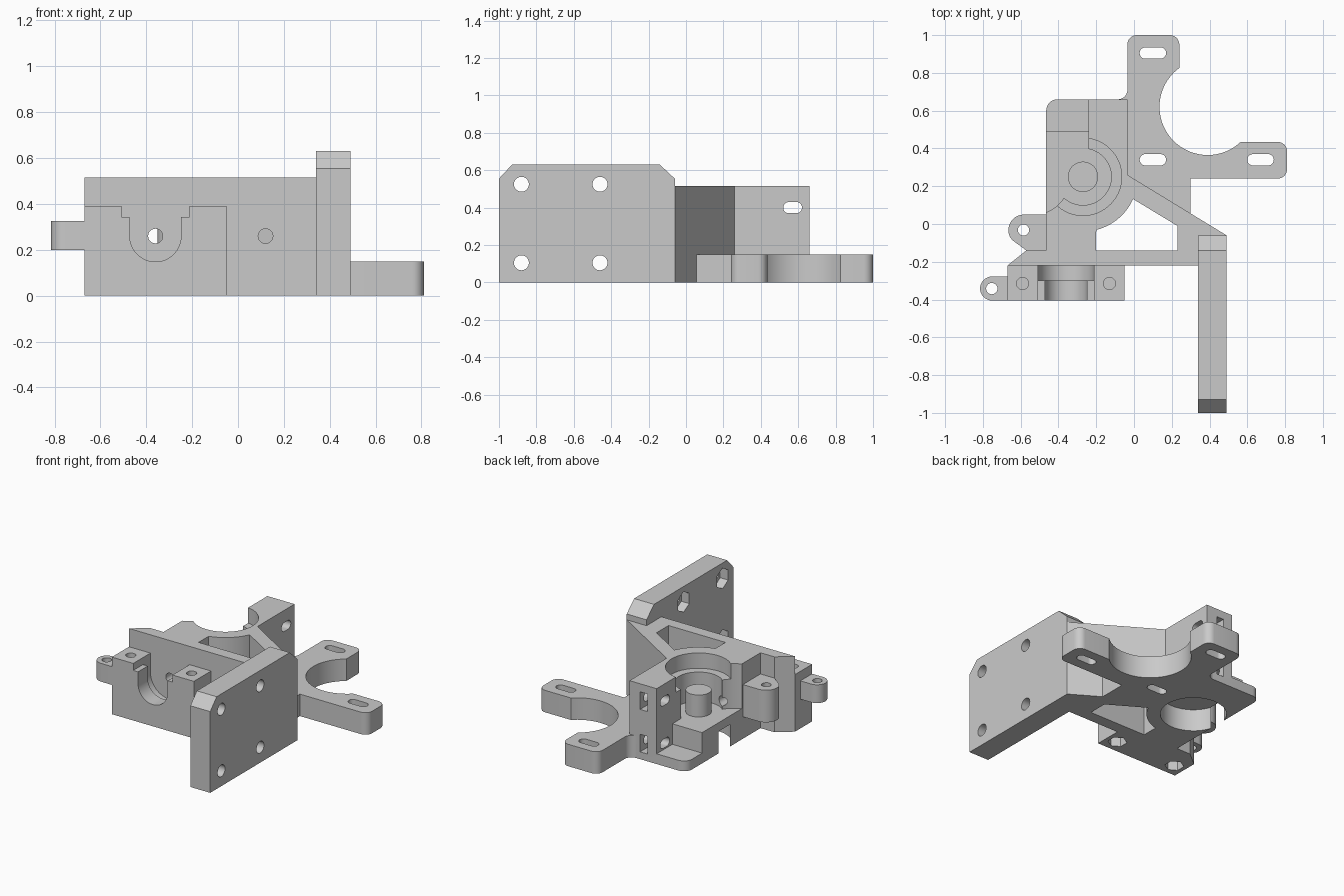
import bpy, bmesh, math
from mathutils import Vector

cube = bpy.data.objects.get("Cube")
if cube:
    bpy.data.objects.remove(cube, do_unlink=True)

grey = bpy.data.materials.new("plain grey")
grey.use_nodes = True
grey.diffuse_color = (0.59, 0.59, 0.59, 1)
grey.node_tree.nodes["Principled BSDF"].inputs["Base Color"].default_value = grey.diffuse_color

AXES = {"x": lambda a, b, t: (t, a, b),
        "y": lambda a, b, t: (a, t, b),
        "z": lambda a, b, t: (a, b, t)}


def rounded(points, steps=8):
    """Outline with corners (a, b, radius) replaced by tangent arcs."""
    out = []
    for i, (a, b, *rad) in enumerate(points):
        p = Vector((a, b))
        if not rad:
            out.append(p)
            continue
        r = rad[0]
        u = (Vector(points[i - 1][:2]) - p).normalized()
        v = (Vector(points[(i + 1) % len(points)][:2]) - p).normalized()
        half = u.angle(v) / 2
        centre = p + (u + v).normalized() * r / math.sin(half)
        start = p + u * r / math.tan(half) - centre
        end = p + v * r / math.tan(half) - centre
        for k in range(steps + 1):
            t = k / steps * (math.pi - 2 * half)
            sweep = start * math.sin(math.pi - 2 * half - t) + end * math.sin(t)
            out.append(centre + sweep.normalized() * r)
    return out


def circle(a, b, r, n=48, turn=0.0):
    return [(a + r * math.cos(turn + math.tau * k / n),
             b + r * math.sin(turn + math.tau * k / n)) for k in range(n)]


def rect(a0, b0, a1, b1, *r):
    return rounded([(a0, b0, *r), (a1, b0, *r), (a1, b1, *r), (a0, b1, *r)])


def slot(a, b):
    return rect(a - 0.07, b - 0.03, a + 0.07, b + 0.03, 0.0299)


def hexagon(a, b, r):
    return circle(a, b, r, 6, math.pi / 2)


def prism(name, outline, lo, hi, axis="z"):
    bm = bmesh.new()
    place = AXES[axis]
    base = bm.faces.new([bm.verts.new(place(p[0], p[1], lo)) for p in outline])
    ext = bmesh.ops.extrude_face_region(bm, geom=[base])
    verts = [g for g in ext["geom"] if isinstance(g, bmesh.types.BMVert)]
    bmesh.ops.translate(bm, verts=verts, vec=place(0, 0, hi - lo))
    # The starting face is kept by the extrusion only when still present
    if not any(all(v not in verts for v in f.verts) for f in bm.faces):
        bm.faces.new([v for v in bm.verts if v not in verts])
    bmesh.ops.recalc_face_normals(bm, faces=bm.faces)
    mesh = bpy.data.meshes.new(name)
    bm.to_mesh(mesh)
    bm.free()
    mesh.materials.append(grey)
    ob = bpy.data.objects.new(name, mesh)
    bpy.context.collection.objects.link(ob)
    return ob


def cut(ob, outline, lo, hi, axis="z"):
    tool = prism("cutter", outline, lo, hi, axis)
    tool.hide_render = True
    mod = ob.modifiers.new("cut", "BOOLEAN")
    mod.operation, mod.object, mod.solver = "DIFFERENCE", tool, "EXACT"
    bpy.context.view_layer.objects.active = ob
    bpy.ops.object.modifier_apply(modifier=mod.name)
    bpy.data.objects.remove(tool, do_unlink=True)


# Main body with its diagonal brace
body = prism("main_body", rounded([
    (-0.67, -0.22), (0.36, -0.22), (0.36, -0.06), (0.49, -0.06), (-0.035, 0.26),
    (-0.035, 0.66), (-0.465, 0.66, 0.06), (-0.465, -0.14), (-0.57, -0.14)]), 0, 0.515)
gx, gy = -0.27, 0.25
arc = [(gx + 0.29 * math.cos(math.radians(d)), gy + 0.29 * math.sin(math.radians(d)))
       for d in range(-24, -77, -4)]
cut(body, [(-0.2, -0.14), (0.23, -0.14), (0.23, -0.01)] + arc, -0.1, 0.7)

# Bearing pockets, idler clearance and stepped floor
cut(body, circle(gx, gy, 0.205, 64), -0.1, 0.15)
cut(body, circle(gx, gy, 0.205, 64), 0.41, 0.7)
cut(body, circle(gx, gy, 0.15, 64), 0.21, 0.5)
cut(body, circle(-0.54, gy, 0.203), 0.21, 0.7)
cut(body, rect(-0.6, gy, -0.24, 0.8), 0.21, 0.7)
cut(body, rect(-0.6, 0.49, -0.24, 0.8), 0.07, 0.7)

# Filament path, front screw hole, tension slots and nut traps
cut(body, circle(-0.36, 0.26, 0.032, 24), -0.3, 0.4, "y")
cut(body, circle(0.12, 0.26, 0.032, 24), -0.3, -0.1, "y")
for z, end in ((0.40, 0.1), (0.11, -0.06)):
    cut(body, rect(0.52, z - 0.03, 0.62, z + 0.03, 0.0299), -0.4, end, "x")
    cut(body, rect(-0.17, z - 0.06, -0.115, z + 0.06), 0.5, 0.8, "y")

# Central column
column = prism("bearing_column", circle(gx, gy, 0.08), 0.18, 0.36)

# Motor plate with two arms
motor = prism("motor_plate", rounded([
    (-0.09, 0.64), (-0.09, 0.66), (-0.035, 0.66, 0.05), (-0.035, 1, 0.05),
    (0.24, 1, 0.05), (0.24, 0.435), (0.81, 0.435, 0.05), (0.81, 0.24, 0.05),
    (0.30, 0.24), (0.30, 0.03), (-0.04, 0.235), (-0.05, 0.3), (-0.05, 0.64)]), 0, 0.15)
cut(motor, circle(0.39, 0.62, 0.255, 64), -0.1, 0.3)
for x, y in ((0.1, 0.905), (0.1, 0.34), (0.67, 0.34)):
    cut(motor, slot(x, y), -0.1, 0.3)

# Upright mounting plate with screw holes and nut traps
mount = prism("mounting_plate", [(-1, 0), (-0.06, 0), (-0.06, 0.555), (-0.14, 0.63),
                                 (-0.93, 0.63), (-1, 0.555)], 0.34, 0.49, "x")
for y in (-0.88, -0.46):
    for z in (0.105, 0.525):
        cut(mount, circle(y, z, 0.04, 32), 0.2, 0.6, "x")
        cut(mount, hexagon(y, z, 0.07), 0.2, 0.40, "x")

# Nozzle holder block with a stepped U-shaped cradle
holder = prism("nozzle_holder", rect(-0.67, 0, -0.05, 0.39), -0.405, -0.22, "y")


def cradle(r):
    low = [(-0.36 + r * math.cos(a), 0.26 + r * math.sin(a))
           for a in (math.pi * (1 + k / 24) for k in range(25))]
    return low + [(-0.36 + r, 0.5), (-0.36 - r, 0.5)]


cut(holder, cradle(0.112), -0.5, -0.25, "y")
cut(holder, cradle(0.148), -0.30, -0.1, "y")
cut(holder, rect(-0.508, 0.342, -0.212, 0.5), -0.5, -0.1, "y")
for x in (-0.59, -0.13):
    cut(holder, circle(x, -0.315, 0.032, 24), 0.1, 0.5)
    cut(holder, hexagon(x, -0.315, 0.06), -0.1, 0.08)

# Hinge ears
hinge = prism("hinge_ear", rounded([
    (-0.44, 0.05), (-0.665, 0.05, 0.082), (-0.665, -0.07, 0.07),
    (-0.57, -0.14), (-0.44, -0.14)]), 0.15, 0.37)
cut(hinge, circle(-0.585, -0.032, 0.03, 24), 0, 0.5)
side = prism("side_ear", rounded([
    (-0.66, -0.278), (-0.815, -0.278, 0.063), (-0.815, -0.405, 0.063),
    (-0.66, -0.405)]), 0.2, 0.325)
cut(side, circle(-0.753, -0.342, 0.03, 24), 0, 0.5)

# Smooth curved walls, keep edges crisp
bpy.ops.object.select_all(action="DESELECT")
for ob in (body, column, motor, mount, holder, hinge, side):
    ob.select_set(True)
bpy.context.view_layer.objects.active = body
bpy.ops.object.shade_smooth_by_angle(angle=math.radians(30))
